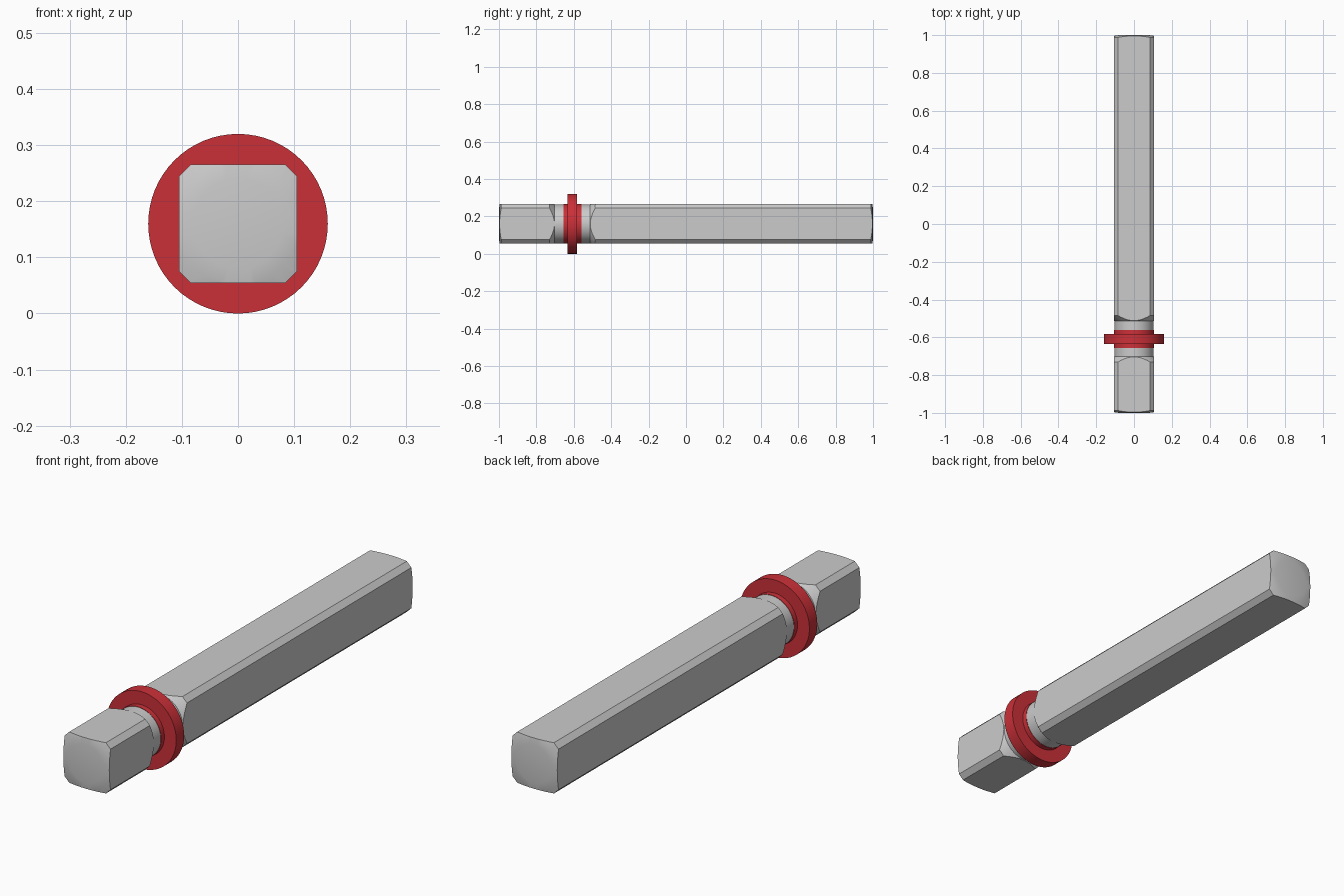
import bpy, bmesh, math

if "Cube" in bpy.data.objects:
    bpy.data.objects.remove(bpy.data.objects["Cube"])

AXIS_Z = 0.16
SEGMENTS = 64


def add_object(name, bm):
    bmesh.ops.recalc_face_normals(bm, faces=bm.faces)
    mesh = bpy.data.meshes.new(name)
    bm.to_mesh(mesh)
    bm.free()
    obj = bpy.data.objects.new(name, mesh)
    bpy.context.collection.objects.link(obj)
    return obj


def lathe(name, profile, closed=False):
    """Revolve (y, radius) points about the bar axis; cap the ends or close the loop."""
    bm = bmesh.new()
    rings = []
    for y, r in profile:
        angles = [2 * math.pi * i / SEGMENTS for i in range(SEGMENTS)]
        rings.append([bm.verts.new((r * math.cos(a), y, AXIS_Z + r * math.sin(a))) for a in angles])
    pairs = list(zip(rings, rings[1:]))
    if closed:
        pairs.append((rings[-1], rings[0]))
    else:
        bm.faces.new(rings[0])
        bm.faces.new(rings[-1])
    for a, b in pairs:
        for i in range(SEGMENTS):
            j = (i + 1) % SEGMENTS
            bm.faces.new((a[i], a[j], b[j], b[i]))
    return add_object(name, bm)


def shade(obj):
    bpy.ops.object.select_all(action='DESELECT')
    obj.select_set(True)
    bpy.context.view_layer.objects.active = obj
    bpy.ops.object.shade_smooth_by_angle(angle=math.radians(30))


# Square prism with chamfered long edges, longer than the bar
def chamfered_prism(name, half, chamfer, length):
    c = half - chamfer
    section = [(half, -c), (half, c), (c, half), (-c, half),
               (-half, c), (-half, -c), (-c, -half), (c, -half)]
    bm = bmesh.new()
    face = bm.faces.new([bm.verts.new((x, -length / 2, AXIS_Z + z)) for x, z in section])
    ext = bmesh.ops.extrude_face_region(bm, geom=[face], use_keep_orig=True)
    verts = [v for v in ext["geom"] if isinstance(v, bmesh.types.BMVert)]
    bmesh.ops.translate(bm, verts=verts, vec=(0, length, 0))
    return add_object(name, bm)


# Bar: turned profile (domed ends, round neck) trimmed to the square section
bar = lathe("square_bar", [
    (-1.0, 0.08), (-0.996, 0.108), (-0.988, 0.135), (-0.98, 0.155),
    (-0.748, 0.155), (-0.702, 0.104), (-0.513, 0.104), (-0.467, 0.155),
    (0.98, 0.155), (0.988, 0.135), (0.996, 0.108), (1.0, 0.08)])
cutter = chamfered_prism("section_cutter", 0.1055, 0.021, 2.4)
mod = bar.modifiers.new("trim", 'BOOLEAN')
mod.operation = 'INTERSECT'
mod.solver = 'EXACT'
mod.object = cutter
bpy.context.view_layer.objects.active = bar
bar.select_set(True)
bpy.ops.object.modifier_apply(modifier=mod.name)
bpy.data.objects.remove(cutter)
shade(bar)

# Red flanged collar around the neck
collar = lathe("collar", [
    (-0.656, 0.101), (-0.656, 0.1055), (-0.634, 0.1055), (-0.634, 0.16),
    (-0.582, 0.16), (-0.582, 0.1055), (-0.56, 0.1055), (-0.56, 0.101)], closed=True)
red = bpy.data.materials.new("red")
red.diffuse_color = (0.6, 0.03, 0.04, 1)
red.use_nodes = True
red.node_tree.nodes["Principled BSDF"].inputs["Base Color"].default_value = red.diffuse_color
collar.data.materials.append(red)
shade(collar)
